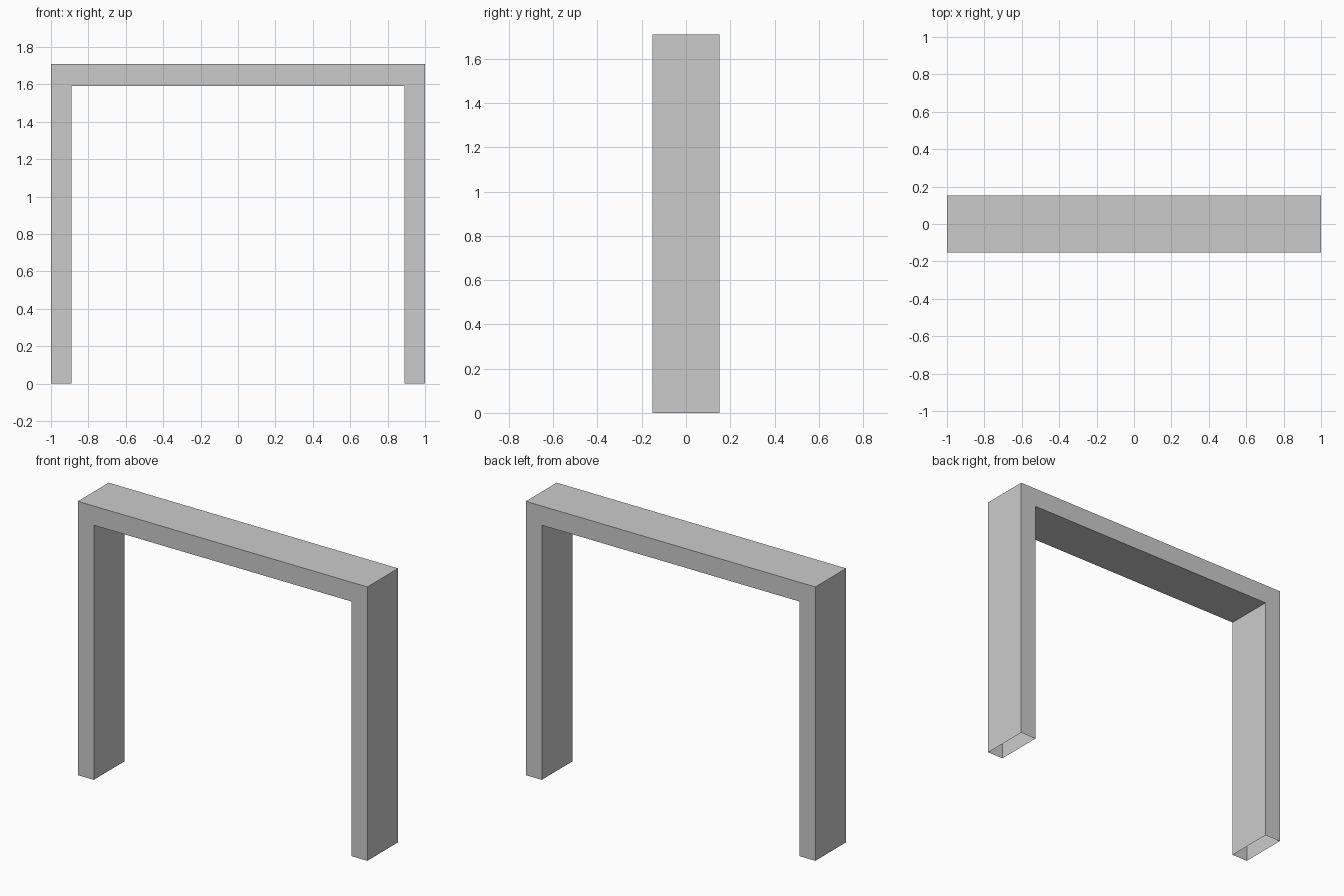
import bpy, bmesh

if "Cube" in bpy.data.objects:
    bpy.data.objects.remove(bpy.data.objects["Cube"])

W, INNER = 1.0, 0.89      # outer and inner half widths
TOP, UNDER = 1.71, 1.59   # top and underside of the crossbar
D = 0.152                 # half depth

# Outline of the frame seen from the front
half = [(W, 0), (W, TOP)]
inner = [(-INNER, 0), (-INNER, UNDER), (INNER, UNDER), (INNER, 0)]
profile = half + [(-x, z) for x, z in reversed(half)] + inner

bm = bmesh.new()
front = [bm.verts.new((x, -D, z)) for x, z in profile]
back = [bm.verts.new((x, D, z)) for x, z in profile]
bm.faces.new(front)
bm.faces.new(back[::-1])

# Side walls; the feet are left open at the floor
n = len(profile)
for i in range(n):
    j = (i + 1) % n
    if profile[i][1] == 0 and profile[j][1] == 0:
        continue
    bm.faces.new((front[i], back[i], back[j], front[j]))
bmesh.ops.recalc_face_normals(bm, faces=bm.faces)

mesh = bpy.data.meshes.new("door_frame")
bm.to_mesh(mesh)
bm.free()
bpy.context.collection.objects.link(bpy.data.objects.new("door_frame", mesh))
